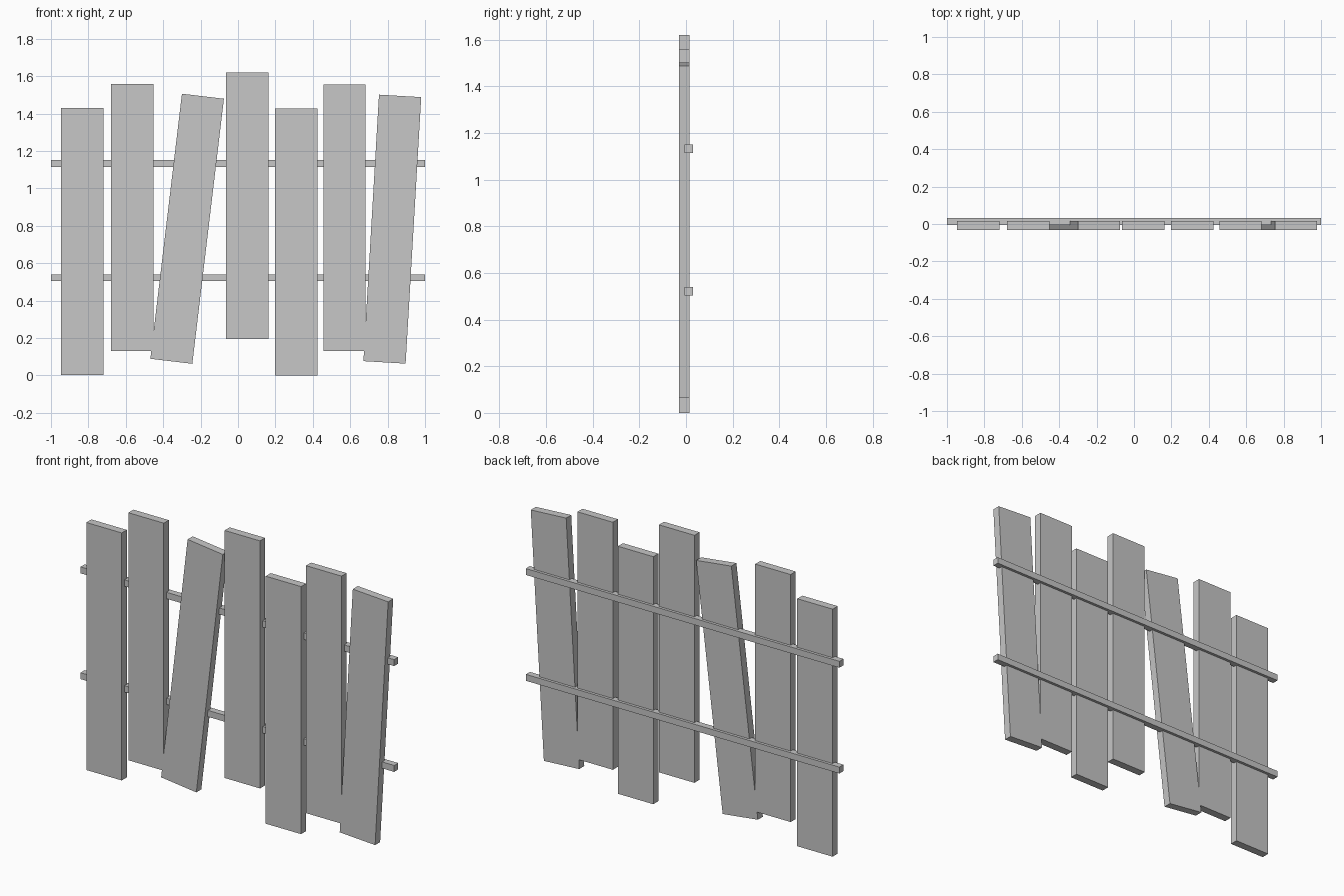
import bpy
from math import radians

cube = bpy.data.objects.get("Cube")
if cube:
    bpy.data.objects.remove(cube, do_unlink=True)

# Single light grey for the whole fence
GREY = (0.57, 0.57, 0.57, 1.0)
grey = bpy.data.materials.new("light_grey")
grey.use_nodes = True
grey.diffuse_color = GREY
grey.node_tree.nodes["Principled BSDF"].inputs["Base Color"].default_value = GREY


def board(name, size, centre, tilt=0.0):
    """Flat-sided box, leaning sideways by tilt degrees."""
    bpy.ops.mesh.primitive_cube_add(size=1)
    obj = bpy.context.object
    obj.name = obj.data.name = name
    obj.scale = size
    bpy.ops.object.transform_apply(location=False, rotation=False, scale=True)
    obj.location = centre
    obj.rotation_euler.y = radians(tilt)
    obj.data.materials.append(grey)


# Upright planks: centre x, centre z, sideways lean
PLANK = (0.226, 0.046, 1.427)
planks = [
    (-0.833, 0.717, 0),
    (-0.565, 0.845, 0),
    (-0.272, 0.784, 6.8),
    (0.049, 0.907, 0),
    (0.311, 0.7135, 0),
    (0.569, 0.843, 0),
    (0.825, 0.782, 3.35),
]
for i, (x, z, lean) in enumerate(planks, 1):
    board(f"plank_{i}", PLANK, (x, -0.008, z), lean)

# Two horizontal rails along the back
for name, z in (("lower_rail", 0.522), ("upper_rail", 1.132)):
    board(name, (2.0, 0.037, 0.037), (0, 0.0125, z))
